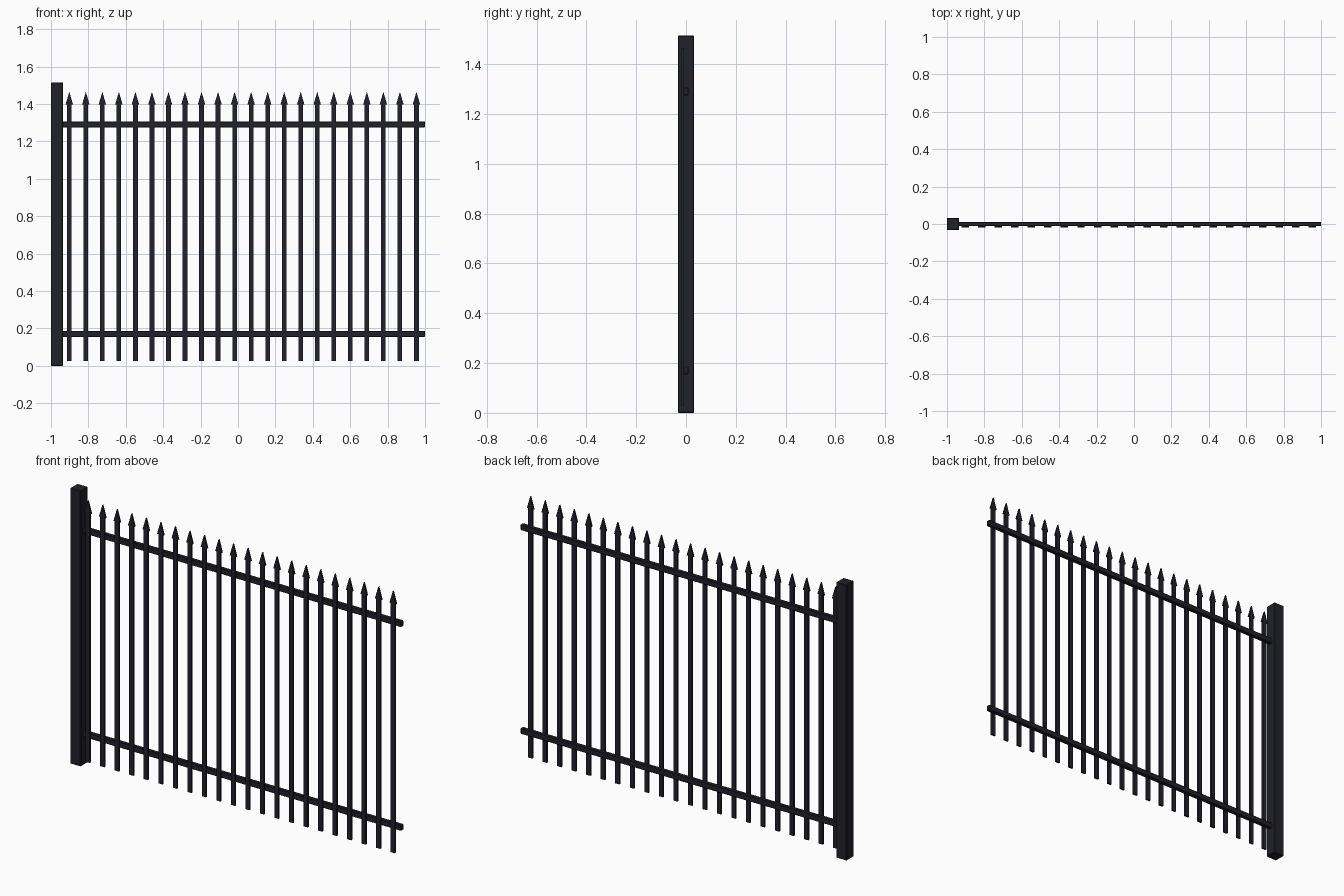
import bpy
import bmesh

default = bpy.data.objects.get("Cube")
if default:
    bpy.data.objects.remove(default, do_unlink=True)

# Painted metal
metal = bpy.data.materials.new("dark_painted_metal")
metal.use_nodes = True
colour = (0.015, 0.015, 0.023, 1)
metal.diffuse_color = colour
metal.node_tree.nodes["Principled BSDF"].inputs["Base Color"].default_value = colour


def extrude_profile(name, points, y_front, y_back):
    """Solid made by pushing an x-z outline from y_front to y_back."""
    bm = bmesh.new()
    face = bm.faces.new([bm.verts.new((x, y_front, z)) for x, z in points])
    moved = bmesh.ops.extrude_face_region(bm, geom=[face])["geom"]
    verts = [v for v in moved if isinstance(v, bmesh.types.BMVert)]
    bmesh.ops.translate(bm, verts=verts, vec=(0, y_back - y_front, 0))
    bmesh.ops.recalc_face_normals(bm, faces=bm.faces)
    mesh = bpy.data.meshes.new(name)
    bm.to_mesh(mesh)
    bm.free()
    mesh.materials.append(metal)
    obj = bpy.data.objects.new(name, mesh)
    bpy.context.collection.objects.link(obj)
    return obj


def bar(name, x0, x1, z0, z1, depth):
    """Box bar with slightly eased edges."""
    outline = [(x0, z0), (x1, z0), (x1, z1), (x0, z1)]
    obj = extrude_profile(name, outline, -depth / 2, depth / 2)
    bevel = obj.modifiers.new("eased_edges", "BEVEL")
    bevel.width = 0.003
    bevel.segments = 1
    return obj


# Post and the two rails it carries
bar("post", -1, -0.935, 0, 1.515, 0.065)
for name, z in (("lower_rail", 0.171), ("upper_rail", 1.291)):
    bar(name, -0.945, 1, z - 0.016, z + 0.016, 0.022)

# Pickets: flat bars with spear tips on the front of the rails
COUNT, FIRST, LAST = 22, -0.902, 0.954
half, head = 0.0125, 0.02
bottom, neck, tip = 0.027, 1.397, 1.465
right_side = [(half, bottom), (half, neck), (head, neck)]
left_side = [(-x, z) for x, z in reversed(right_side)]
outline = right_side + [(0, tip)] + left_side

picket = extrude_profile("picket", outline, -0.018, -0.008)
picket.location.x = FIRST
for i in range(1, COUNT):
    copy = bpy.data.objects.new(f"picket_{i + 1}", picket.data)
    copy.location.x = FIRST + (LAST - FIRST) * i / (COUNT - 1)
    bpy.context.collection.objects.link(copy)
